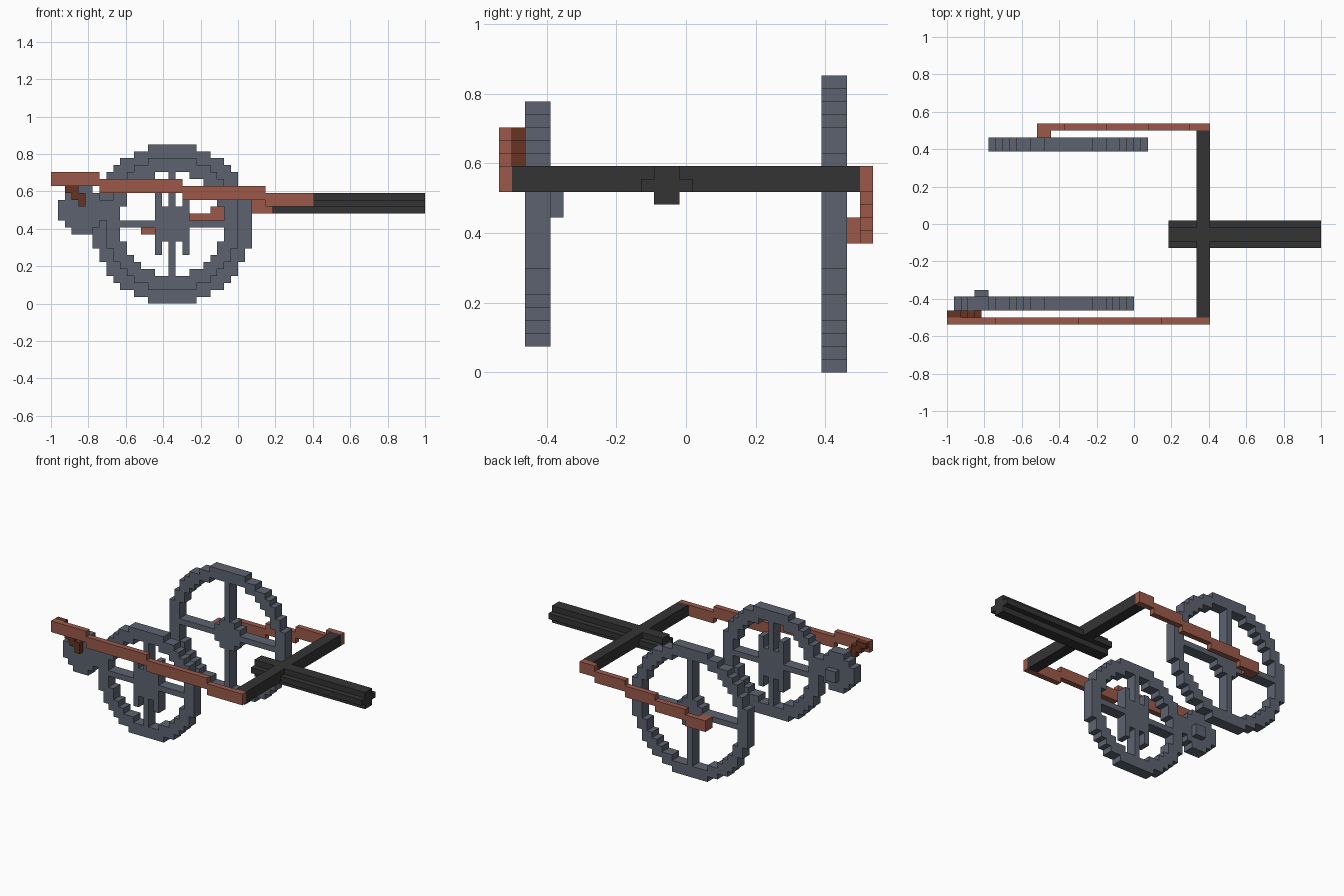
import bpy, bmesh
from mathutils import Vector

if "Cube" in bpy.data.objects:
    bpy.data.objects.remove(bpy.data.objects["Cube"])

U = 2 / 54                                # size of one block unit
ORIGIN = Vector((-27, -14.5, 0))          # unit grid corner


def material(name, rgb):
    m = bpy.data.materials.new(name)
    m.use_nodes = True
    m.diffuse_color = (*rgb, 1)
    m.node_tree.nodes["Principled BSDF"].inputs["Base Color"].default_value = (*rgb, 1)
    return m


SLATE = material("slate", (0.107, 0.123, 0.162))
BROWN = material("red_brown", (0.328, 0.102, 0.068))
DARK_BROWN = material("dark_brown", (0.135, 0.034, 0.016))
CHARCOAL = material("charcoal", (0.034, 0.034, 0.034))


def finish(bm, name, mat):
    for v in bm.verts:
        v.co = (v.co + ORIGIN) * U
    bmesh.ops.recalc_face_normals(bm, faces=bm.faces)
    mesh = bpy.data.meshes.new(name)
    bm.to_mesh(mesh)
    bm.free()
    mesh.materials.append(mat)
    ob = bpy.data.objects.new(name, mesh)
    bpy.context.collection.objects.link(ob)


def box(bm, lo, hi):
    lo, hi = Vector(lo), Vector(hi)
    geo = bmesh.ops.create_cube(bm, size=1)
    for v in geo["verts"]:
        v.co = (lo + hi) / 2 + v.co * (hi - lo)


def boxes(name, mat, spans):
    bm = bmesh.new()
    for lo, hi in spans:
        box(bm, lo, hi)
    finish(bm, name, mat)


def slab(name, mat, centre, reach, y, depth, inside):
    """Extrude every unit square that passes the rule into one stepped plate."""
    bm = bmesh.new()
    cx, cz = centre
    for a in range(-reach, reach + 1):
        for b in range(-reach, reach + 1):
            if inside(a, b):
                x, z = cx + a, cz + b
                bm.faces.new([bm.verts.new((x + p, y, z + q))
                              for p, q in ((0, 0), (1, 0), (1, 1), (0, 1))])
    bmesh.ops.remove_doubles(bm, verts=bm.verts, dist=0.01)
    out = bmesh.ops.extrude_face_region(bm, geom=bm.faces[:], use_keep_orig=True)
    for v in out["geom"]:
        if isinstance(v, bmesh.types.BMVert):
            v.co.y += depth
    bmesh.ops.dissolve_limit(bm, angle_limit=0.01, verts=bm.verts, edges=bm.edges)
    finish(bm, name, mat)


def wheel(radius, hub, prongs):
    def inside(a, b):
        d = a * a + b * b
        if d > radius ** 2:
            return False
        rim = d > (radius - 2) ** 2
        return rim or a == 0 or b == 0 or hub(a, b) or (prongs and abs(a) == 2 and abs(b) <= 4)
    return inside


# Wheels on a shared axis, and the small idler disc
slab("large_wheel", SLATE, (17, 11), 11, 25, 2,
     wheel(11.5, lambda a, b: abs(a) <= 2 and abs(b) <= 2 and abs(a) + abs(b) < 4, False))
slab("small_wheel", SLATE, (17, 11), 9, 2, 2,
     wheel(9.5, lambda a, b: abs(a) <= 2 and abs(b) <= 2, True))
slab("idler_disc", SLATE, (4, 13), 3, 2, 2, lambda a, b: abs(a) + abs(b) <= 4)
boxes("idler_hub", SLATE, [((4, 4, 12), (6, 5, 14))])


# Stepped side arms: each segment sits one unit above or below its neighbour
def arm(name, y, stops, z, step):
    boxes(name, BROWN, [((a, y, z + n * step), (b, y + 1, z + n * step + 2))
                        for n, (a, b) in enumerate(zip(stops, stops[1:]))])


arm("right_arm", 0, (0, 7, 19, 31, 38), 17, -1)
arm("left_arm", 28, (13, 17, 23, 29, 35, 38), 10, 1)
boxes("left_arm_pin", BROWN, [((13, 27, 10), (15, 28, 12))])

# Diagonal link between the right arm and the idler disc
boxes("link", DARK_BROWN, [((n, 1, 18 - n), (min(n + 2, 5), 2, 19 - n)) for n in range(5)])

# Cross beam and the plus-shaped shaft
boxes("cross_beam", CHARCOAL, [((36, 1, 14), (38, 28, 16))])
boxes("shaft", CHARCOAL, [((32, 12, 13), (54, 14, 16)),
                          ((32, 11, 14), (54, 12, 15)),
                          ((32, 14, 14), (54, 15, 15))])
